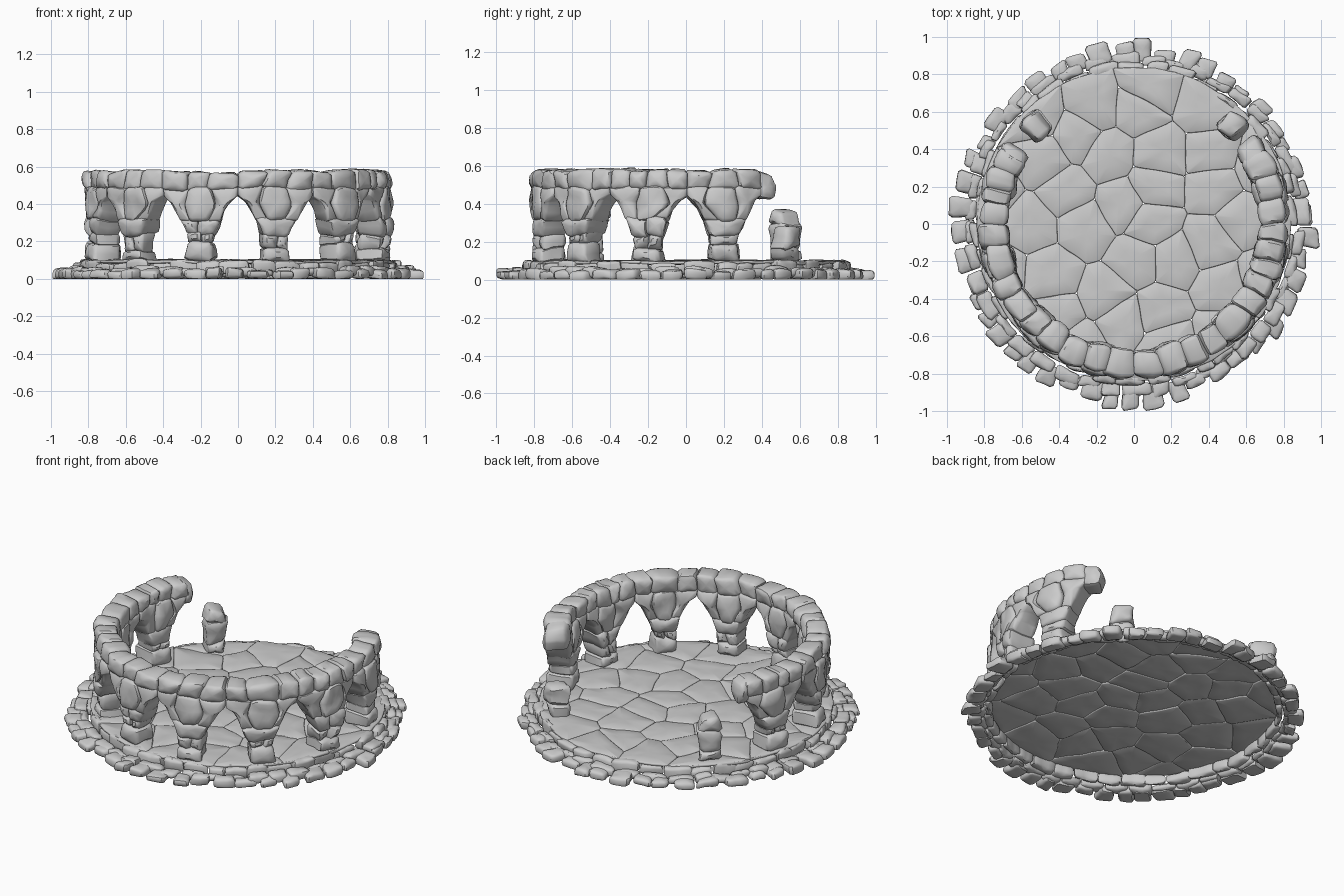
import bpy, bmesh, math, random
from mathutils import Vector, noise

random.seed(11)
rnd = random.uniform
if "Cube" in bpy.data.objects:
    bpy.data.objects.remove(bpy.data.objects["Cube"])

grey = bpy.data.materials.new("weathered_grey_stone")
grey.use_nodes = True
colour = (0.6, 0.6, 0.6, 1)
grey.diffuse_color = colour
bsdf = grey.node_tree.nodes["Principled BSDF"]
bsdf.inputs["Base Color"].default_value = colour
bsdf.inputs["Roughness"].default_value = 0.9

RING = 0.75                      # middle radius of the arcade wall
BAY = math.radians(30)
HALF = RING * BAY / 2            # half a bay as arc length


def outline(poly, step, cut):
    """Clip the corners of a polygon and add points along its long edges."""
    pts = [Vector(p) for p in poly]
    n = len(pts)
    soft = []
    for i, p in enumerate(pts):
        soft += [p.lerp(pts[i - 1], cut), p.lerp(pts[(i + 1) % n], cut)]
    result = []
    for i, p in enumerate(soft):
        q = soft[(i + 1) % len(soft)]
        k = max(1, round((q - p).length / step))
        result += [p.lerp(q, j / k) for j in range(k)]
    return result


def stone(bm, poly, t0, t1, place, edge=0.02, step=0.035, cut=0.13):
    """Rounded stone: an outline swept from depth t0 to t1, set in space by place."""
    pts = outline(poly, step, cut)
    c = sum(pts, Vector((0, 0))) / len(pts)
    n = len(pts)
    bulge = edge * 0.3
    levels = [(t0 - bulge, 0.6, 0), (t0, 0, edge), (t0 + edge * 0.3, 0, edge * 0.35),
              (t0 + edge, 0, 0), ((t0 + t1) / 2, 0, 0), (t1 - edge, 0, 0),
              (t1 - edge * 0.3, 0, edge * 0.35), (t1, 0, edge), (t1 + bulge, 0.6, 0)]
    rings = []
    for t, f, inset in levels:
        ring = []
        for p in pts:
            k = f or min(0.5, inset / max((p - c).length, 0.001))
            q = p.lerp(c, k)
            ring.append(bm.verts.new(place(q.x, q.y, t)))
        rings.append(ring)
    for a, b in zip(rings, rings[1:]):
        for i in range(n):
            j = (i + 1) % n
            bm.faces.new((a[i], a[j], b[j], b[i]))
    for ring, t in ((rings[0], t0 - bulge), (rings[-1], t1 + bulge)):
        mid = bm.verts.new(place(c.x, c.y, t))
        for i in range(n):
            bm.faces.new((ring[i], ring[(i + 1) % n], mid))


def finish(bm, name, rough, freq=9):
    """Weather the surface with noise and turn the mesh into an object."""
    for v in bm.verts:
        v.co += noise.noise_vector(v.co * freq) * rough
        v.co.z = max(v.co.z, 0)
    bmesh.ops.recalc_face_normals(bm, faces=bm.faces)
    me = bpy.data.meshes.new(name)
    bm.to_mesh(me)
    bm.free()
    me.materials.append(grey)
    ob = bpy.data.objects.new(name, me)
    bpy.context.collection.objects.link(ob)
    bpy.ops.object.select_all(action='DESELECT')
    ob.select_set(True)
    bpy.context.view_layer.objects.active = ob
    bpy.ops.object.shade_smooth_by_angle(angle=math.radians(42))


def flat(x, y, z):
    return Vector((x, y, z))


def polar(s, r, z):
    """Arc length at radius 0.9 and radius, lying flat."""
    return Vector((r * math.cos(s / 0.9), r * math.sin(s / 0.9), z))


def upright(angle):
    """Arc length and height on the wall, with depth along the radius."""
    def place(s, z, r):
        a = angle + s / RING
        return Vector((r * math.cos(a), r * math.sin(a), z))
    return place


def course(bm, place, z0, z1, w0, w1, n, inner=0.675, outer=0.815, tilt=0.0):
    """One row of n stones, w0 half wide at the bottom and w1 at the top."""
    cuts = [(-w0, -w1)]
    for i in range(1, n):
        f = 2 * i / n - 1
        cuts.append((w0 * (f + rnd(-0.4, 0.4) / n), w1 * (f + rnd(-0.4, 0.4) / n)))
    cuts.append((w0, w1))
    for (a0, a1), (b0, b1) in zip(cuts, cuts[1:]):
        poly = [(a0, z0 - tilt), (b0, z0 + tilt), (b1, z1 + tilt), (a1, z1 - tilt)]
        stone(bm, poly, inner + rnd(-0.01, 0.01), outer + rnd(-0.01, 0.01), place)


# Cracked floor: thin flagstones clipped from a disc halfway between seeds
def clip(poly, point, normal):
    out = []
    for i, p in enumerate(poly):
        q = poly[(i + 1) % len(poly)]
        dp, dq = (p - point).dot(normal), (q - point).dot(normal)
        if dp <= 0:
            out.append(p)
        if dp * dq < 0:
            out.append(p.lerp(q, dp / (dp - dq)))
    return out


bm = bmesh.new()
COUNT = 36
seeds = []
for i in range(COUNT):
    r = 0.8 * math.sqrt((i + 0.5) / COUNT)
    a = i * 2.4
    seeds.append(Vector((r * math.cos(a) + rnd(-0.07, 0.07), r * math.sin(a) + rnd(-0.07, 0.07))))
disc = [Vector((0.84 * math.cos(i * math.tau / 48), 0.84 * math.sin(i * math.tau / 48)))
        for i in range(48)]
for s in seeds:
    cell = disc
    for o in seeds:
        if o is not s and len(cell) > 2:
            cell = clip(cell, (s + o) / 2, o - s)
    if len(cell) > 2:
        top = 0.1 + rnd(-0.003, 0.003)
        stone(bm, cell, top - 0.016, top, flat, edge=0.006, cut=0.04)
finish(bm, "floor_flagstones", 0.007)


# Kerb around the floor and the loose paving outside it
def paving(name, r0, r1_range, top_range, width, gap, low):
    bm = bmesh.new()
    a = 0
    while a < 356:
        w = min(rnd(*width), 360 - a)
        r1 = rnd(*r1_range)
        if low == 0 and (a + w / 2) % 90 > 82:
            r1 = 1.0
        s0, s1 = math.radians(a) * 0.9, math.radians(a + w) * 0.9
        skew = rnd(-0.015, 0.015)
        poly = [(s0, r0), (s1, r0), (s1 + skew, r1 + rnd(-0.02, 0)), (s0 + skew, r1)]
        stone(bm, poly, low, rnd(*top_range), polar, edge=0.014)
        a += w + rnd(*gap)
    finish(bm, name, 0.014)


paving("kerb_stones", 0.81, (0.84, 0.88), (0.08, 0.1), (6, 11), (0, 0.5), 0.03)
paving("inner_paving", 0.85, (0.9, 0.94), (0.045, 0.065), (6, 10), (0, 1), 0.015)
paving("outer_paving", 0.87, (0.93, 1.0), (0.04, 0.055), (5, 8), (0, 2.5), 0)

# Arcade: eight bays, each a pillar that spreads into the arches on either side
bm = bmesh.new()
for k in range(8):
    here = upright(math.radians(165) + k * BAY)
    split = rnd(0.14, 0.2)
    course(bm, here, 0.095, split, 0.072, 0.066, 1, 0.67, 0.82)
    course(bm, here, split - 0.005, 0.245, 0.066, 0.072, random.choice((1, 2)), tilt=rnd(-0.01, 0.01))
    course(bm, here, 0.23, 0.325, 0.07, 0.104, random.choice((1, 2)), 0.67, 0.82, rnd(-0.01, 0.01))
    # central boulder with a springer stone on each side
    d = rnd(-0.03, 0.03)
    boulder = [(-0.04, 0.31), (0.04, 0.31), (0.085 + d, 0.4), (0.06 + d, 0.49),
               (-0.06 + d, 0.49), (-0.085 + d, 0.4)]
    stone(bm, boulder, 0.665, 0.83, here)
    for m in (-1, 1):
        springer = [(m * 0.04, 0.31), (m * 0.1, 0.31), (m * 0.125, 0.36), (m * 0.16, 0.415),
                    (m * HALF, 0.445), (m * HALF, 0.49), (m * 0.06 + d, 0.49),
                    (m * 0.085 + d, 0.4)]
        stone(bm, springer, 0.675, 0.815 + rnd(-0.01, 0.01), here, cut=0.08)
    course(bm, here, 0.475, 0.58 + rnd(-0.008, 0.005), HALF, HALF, random.choice((3, 4)))
# broken ends of the ring
for angle, m, reach in ((165, -1, 0.045), (15, 1, 0.085)):
    end = [(m * (HALF - 0.03), 0.43), (m * (HALF + reach * 0.8), 0.425),
           (m * (HALF + reach), 0.49), (m * (HALF + reach * 0.7), 0.56), (m * (HALF - 0.03), 0.577)]
    stone(bm, end, 0.675, 0.805, upright(math.radians(angle)), edge=0.025)
finish(bm, "arcade_wall", 0.018)


# Broken pillars at the open back
def stump(name, angle, rows):
    bm = bmesh.new()
    here = upright(math.radians(angle))
    for z0, z1, w0, w1 in rows:
        course(bm, here, z0, z1, w0, w1, 1, 0.68, 0.8, rnd(-0.012, 0.012))
    finish(bm, name, 0.02)


stump("left_broken_pillar", 45, [(0.095, 0.17, 0.06, 0.066), (0.16, 0.28, 0.07, 0.055)])
stump("right_broken_pillar", 135, [(0.095, 0.16, 0.055, 0.055), (0.15, 0.29, 0.056, 0.075),
                                   (0.275, 0.36, 0.072, 0.045)])
